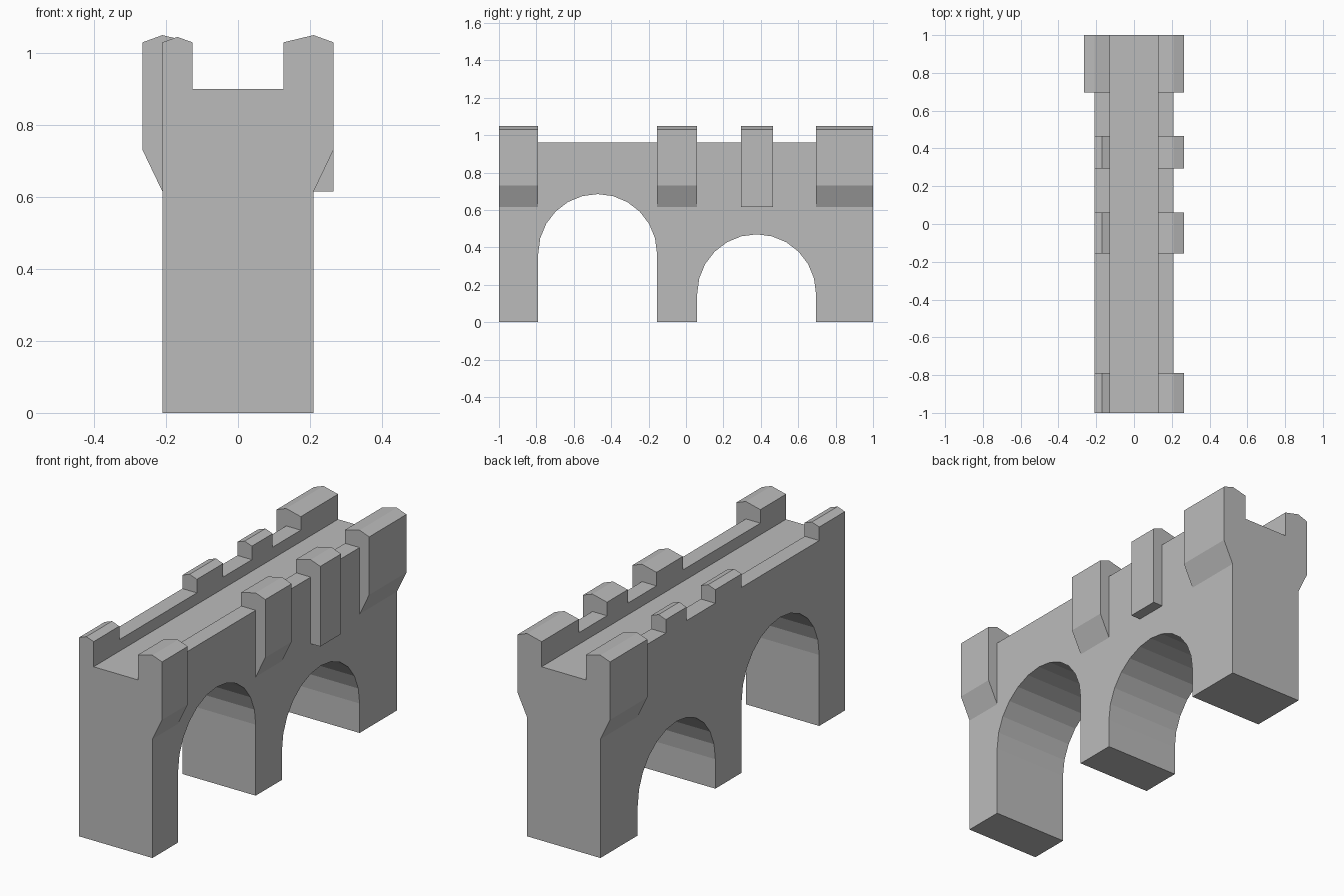
import bpy
import bmesh
from math import cos, sin, pi

cube = bpy.data.objects.get("Cube")
if cube:
    bpy.data.objects.remove(cube, do_unlink=True)

stone = bpy.data.materials.new("grey_stone")
stone.use_nodes = True
GREY = (0.5, 0.5, 0.5, 1)
stone.diffuse_color = GREY
stone.node_tree.nodes["Principled BSDF"].inputs["Base Color"].default_value = GREY


def prism(name, start, offset):
    """Extrude a closed outline of 3D points along an offset."""
    bm = bmesh.new()
    face = bm.faces.new([bm.verts.new(p) for p in start])
    ext = bmesh.ops.extrude_face_region(bm, geom=[face])
    moved = [v for v in ext["geom"] if isinstance(v, bmesh.types.BMVert)]
    bmesh.ops.translate(bm, verts=moved, vec=offset)
    bmesh.ops.recalc_face_normals(bm, faces=bm.faces)
    mesh = bpy.data.meshes.new(name)
    bm.to_mesh(mesh)
    bm.free()
    mesh.materials.append(stone)
    obj = bpy.data.objects.new(name, mesh)
    bpy.context.collection.objects.link(obj)
    return obj


def along_y(name, outline, y0, y1):
    return prism(name, [(x, y0, z) for x, z in outline], (0, y1 - y0, 0))


WALL, INNER = 0.21, 0.127
FLOOR, PARAPET = 0.90, 0.96
EAVE, RIDGE = 1.03, 1.05
CORBEL, KNEE, OUTER = 0.615, 0.73, 0.265

# Bridge body with the sunken walkway
body = along_y("bridge_body", [
    (-WALL, 0), (WALL, 0), (WALL, PARAPET), (INNER, PARAPET), (INNER, FLOOR),
    (-INNER, FLOOR), (-INNER, PARAPET), (-WALL, PARAPET)], -1, 1)

# Two round arches cut through the body
STEPS = 12
for y0, y1, top in ((-0.79, -0.155, 0.685), (0.06, 0.695, 0.47)):
    mid, radius = (y0 + y1) / 2, (y1 - y0) / 2
    spring = top - radius
    outline = [(-0.5, y0, -0.2), (-0.5, y1, -0.2)]
    for i in range(STEPS + 1):
        a = pi * i / STEPS
        outline.append((-0.5, mid + radius * cos(a), spring + radius * sin(a)))
    cutter = prism("arch_cutter", outline, (1, 0, 0))
    cutter.hide_render = True
    mod = body.modifiers.new("arch", 'BOOLEAN')
    mod.operation = 'DIFFERENCE'
    mod.solver = 'EXACT'
    mod.object = cutter
    bpy.context.view_layer.objects.active = body
    bpy.ops.object.modifier_apply(modifier=mod.name)
    bpy.data.objects.remove(cutter, do_unlink=True)


def merlon(name, side, y0, y1, style):
    """Ridged battlement; wide styles overhang the wall."""
    if style == "narrow":
        outline = [(INNER, PARAPET), (WALL, PARAPET), (WALL, EAVE),
                   ((INNER + WALL) / 2, RIDGE - 0.005), (INNER, EAVE)]
    else:
        knee = KNEE if style == "corbelled" else CORBEL
        outline = [(INNER, PARAPET), (WALL, PARAPET), (WALL, CORBEL),
                   (OUTER, knee), (OUTER, EAVE), (WALL, RIDGE), (INNER, EAVE)]
    along_y(name, [(side * x, z) for x, z in outline], y0, y1)


# Battlements on both parapets
spans = {"front": (-1, -0.79), "middle": (-0.155, 0.06),
         "small": (0.295, 0.465), "back": (0.695, 1)}
for place, (y0, y1) in spans.items():
    merlon("left_merlon_" + place, 1, y0, y1,
           "flat_base" if place == "small" else "corbelled")
    merlon("right_merlon_" + place, -1, y0, y1,
           "corbelled" if place == "back" else "narrow")
